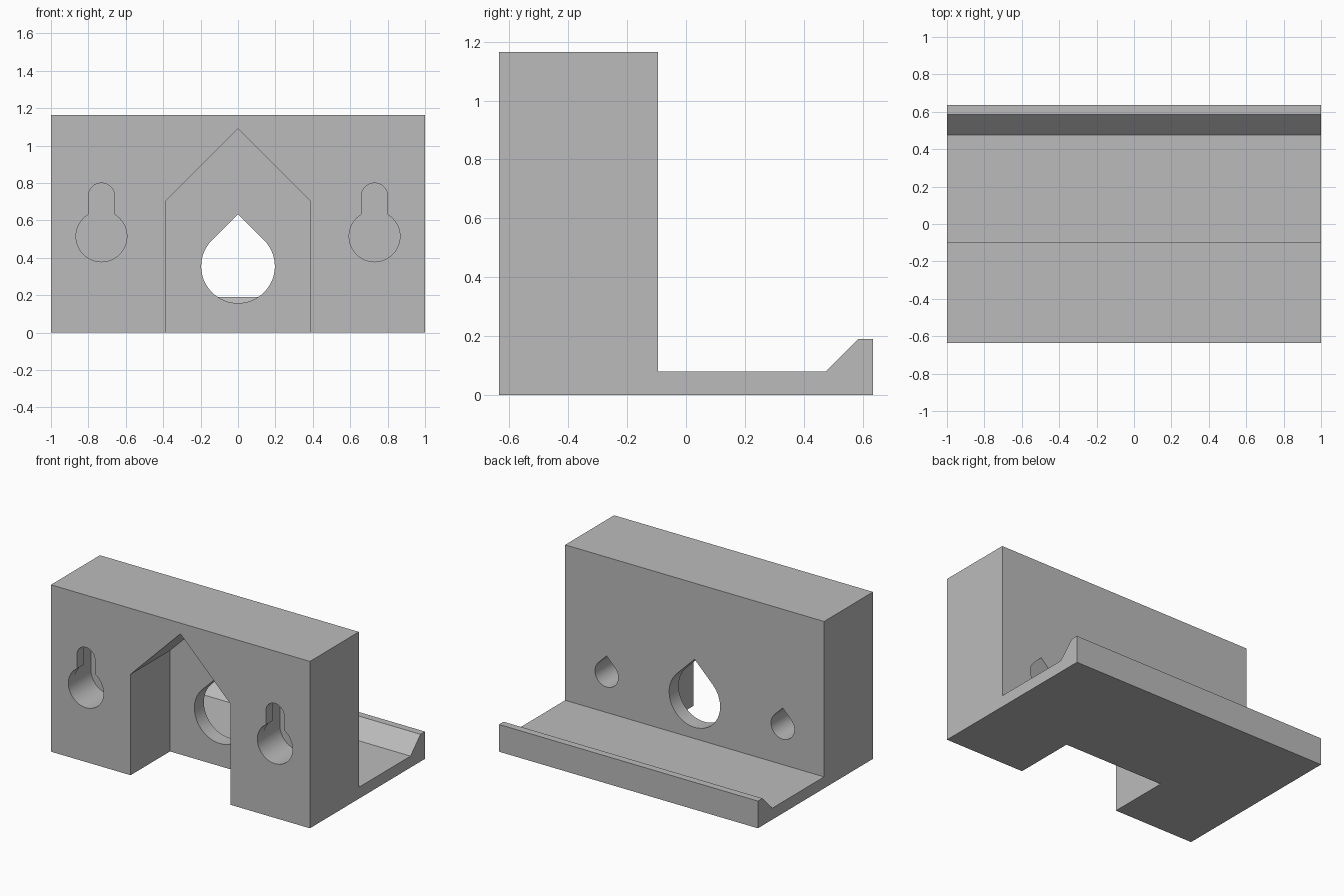
import bpy, bmesh, math

if "Cube" in bpy.data.objects:
    bpy.data.objects.remove(bpy.data.objects["Cube"])

grey = bpy.data.materials.new("plain grey")
grey.use_nodes = True
GREY = (0.5, 0.5, 0.5, 1)
grey.diffuse_color = GREY
grey.node_tree.nodes["Principled BSDF"].inputs["Base Color"].default_value = GREY


def prism(name, outline, start, end, place):
    """Extrude a 2D outline between two positions; place(u, v, w) gives the 3D point."""
    bm = bmesh.new()
    near = [bm.verts.new(place(u, v, start)) for u, v in outline]
    far = [bm.verts.new(place(u, v, end)) for u, v in outline]
    bm.faces.new(near)
    bm.faces.new(far)
    for i in range(len(outline)):
        j = (i + 1) % len(outline)
        bm.faces.new((near[i], near[j], far[j], far[i]))
    bmesh.ops.recalc_face_normals(bm, faces=bm.faces)
    mesh = bpy.data.meshes.new(name)
    bm.to_mesh(mesh)
    bm.free()
    mesh.materials.append(grey)
    obj = bpy.data.objects.new(name, mesh)
    bpy.context.collection.objects.link(obj)
    return obj


def arc(cx, cz, r, a0, a1, steps=40):
    angles = [math.radians(a0 + (a1 - a0) * i / steps) for i in range(steps + 1)]
    return [(cx + r * math.cos(a), cz + r * math.sin(a)) for a in angles]


def teardrop(cx, cz, r):
    return arc(cx, cz, r, 135, 405) + [(cx, cz + r * math.sqrt(2))]


def keyhole(cx, cz, r, slot_r, slot_z):
    a = math.degrees(math.acos(slot_r / r))
    return arc(cx, cz, r, 180 - a, 360 + a) + arc(cx, slot_z, slot_r, 0, 180, 24)


def capsule(cx, low, high, r):
    return arc(cx, low, r, 180, 360) + arc(cx, high, r, 0, 180)


# Body: tall block, shelf and raised back lip
profile = [(-0.635, 0), (0.635, 0), (0.635, 0.19), (0.585, 0.19),
           (0.475, 0.08), (-0.095, 0.08), (-0.095, 1.165), (-0.635, 1.165)]
body = prism("wall_bracket", profile, -1, 1, lambda u, v, w: (w, u, v))


def cut(outline, start, end):
    tool = prism("cutter", outline, start, end, lambda u, v, w: (u, w, v))
    tool.hide_render = True
    mod = body.modifiers.new("cut", "BOOLEAN")
    mod.operation = "DIFFERENCE"
    mod.solver = "EXACT"
    mod.object = tool
    bpy.context.view_layer.objects.active = body
    bpy.ops.object.modifier_apply(modifier=mod.name)
    bpy.data.objects.remove(tool)


# Gabled front pocket, open at the bottom
cut([(-0.385, -0.1), (0.385, -0.1), (0.385, 0.705), (0, 1.09), (-0.385, 0.705)], -0.8, -0.2)

# Central teardrop hole through the thin back wall
cut(teardrop(0, 0.355, 0.197), -0.3, 0)

for side in (-1, 1):
    # Keyhole opening, then the wider hanging channel behind its lip
    cut(keyhole(side * 0.73, 0.515, 0.136, 0.07, 0.73), -0.8, -0.555)
    cut(capsule(side * 0.73, 0.515, 0.73, 0.137), -0.56, -0.385)
    # Blind teardrop socket in the rear face
    cut(teardrop(side * 0.68, 0.348, 0.09), -0.36, 0)

bpy.ops.object.select_all(action="DESELECT")
body.select_set(True)
bpy.context.view_layer.objects.active = body
bpy.ops.object.shade_smooth_by_angle(angle=math.radians(30))
